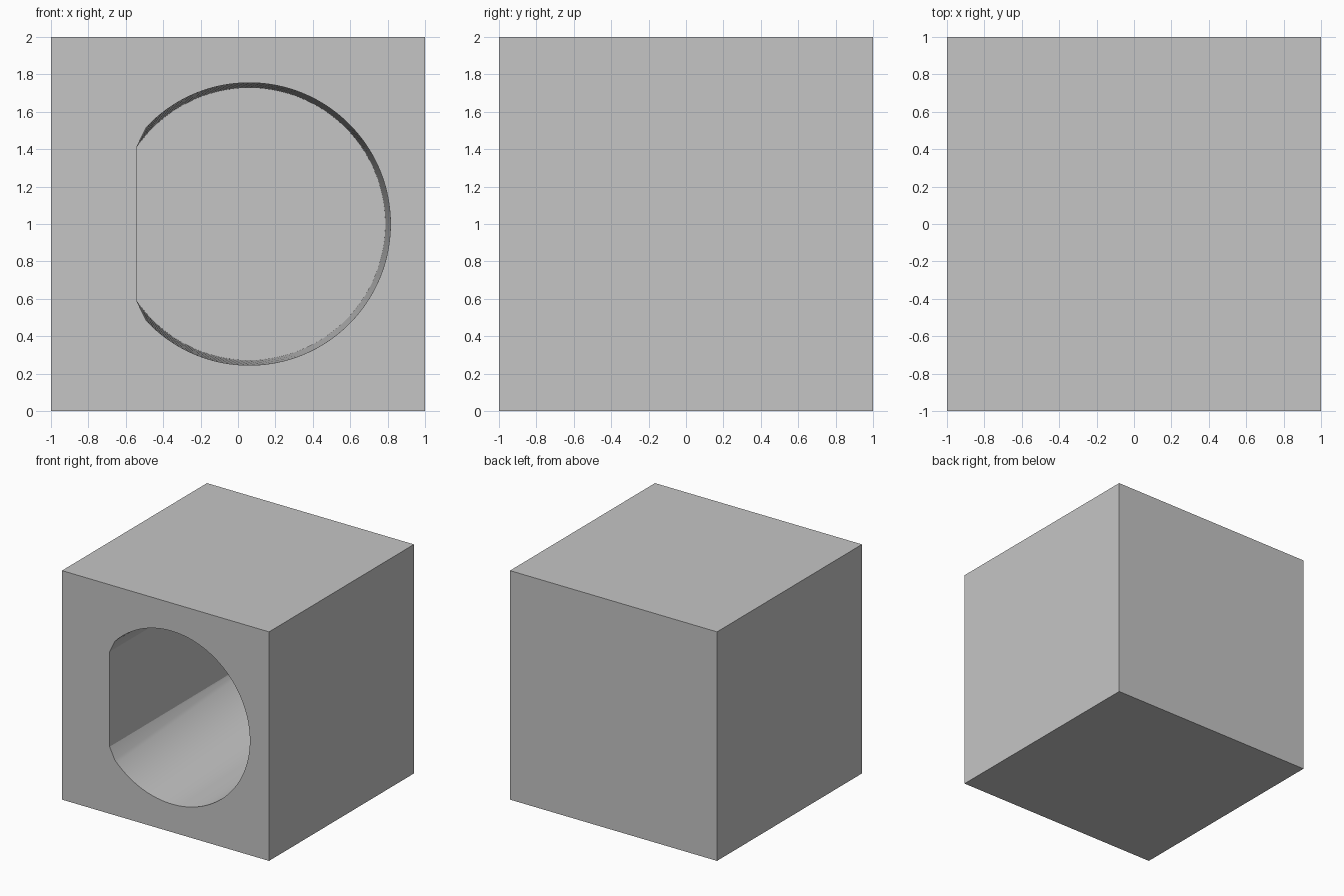
import bpy, bmesh, math

if "Cube" in bpy.data.objects:
    bpy.data.objects.remove(bpy.data.objects["Cube"], do_unlink=True)

grey = bpy.data.materials.new("plain_grey")
grey.use_nodes = True
grey.diffuse_color = (0.56, 0.56, 0.56, 1)
grey.node_tree.nodes["Principled BSDF"].inputs["Base Color"].default_value = (0.56, 0.56, 0.56, 1)

CENTRE_X, CENTRE_Z, FLAT_X = 0.06, 1.0, -0.54
SEGMENTS = 128


def d_ring(bm, y, radius, arc_end, corner):
    """D-shaped loop: a long arc closed by a vertical flat on the -x side."""
    points = [(FLAT_X, CENTRE_Z - corner)]
    for i in range(SEGMENTS + 1):
        a = arc_end * (2 * i / SEGMENTS - 1)
        points.append((CENTRE_X + radius * math.cos(a), CENTRE_Z + radius * math.sin(a)))
    points.append((FLAT_X, CENTRE_Z + corner))
    return [bm.verts.new((x, y, z)) for x, z in points]


# Solid block
bpy.ops.mesh.primitive_cube_add(size=2, location=(0, 0, 1))
block = bpy.context.object
block.name = "block"
block.data.materials.append(grey)

# Tapered D-shaped plug that hollows the block from the front
bm = bmesh.new()
front_end, back_end = math.radians(136.8), math.radians(144)
rings = [d_ring(bm, -1.1, 0.755, front_end, 0.415),
         d_ring(bm, -1.0, 0.755, front_end, 0.415),
         d_ring(bm, 0.8, 0.728, back_end, 0.412)]
for near, far in zip(rings, rings[1:]):
    for i in range(len(near)):
        j = (i + 1) % len(near)
        bm.faces.new((near[i], near[j], far[j], far[i]))
bm.faces.new(rings[0])
bm.faces.new(rings[-1])
bmesh.ops.recalc_face_normals(bm, faces=bm.faces)
mesh = bpy.data.meshes.new("bore_cutter")
bm.to_mesh(mesh)
bm.free()
mesh.materials.append(grey)
cutter = bpy.data.objects.new("bore_cutter", mesh)
bpy.context.collection.objects.link(cutter)
cutter.hide_render = True

# Cut the blind bore
cut = block.modifiers.new("bore", "BOOLEAN")
cut.operation = "DIFFERENCE"
cut.solver = "EXACT"
cut.object = cutter
bpy.context.view_layer.objects.active = block
bpy.ops.object.modifier_apply(modifier=cut.name)
bpy.data.objects.remove(cutter, do_unlink=True)

# Smooth bore wall with crisp block edges
block.select_set(True)
bpy.ops.object.shade_smooth_by_angle(angle=math.radians(25))
